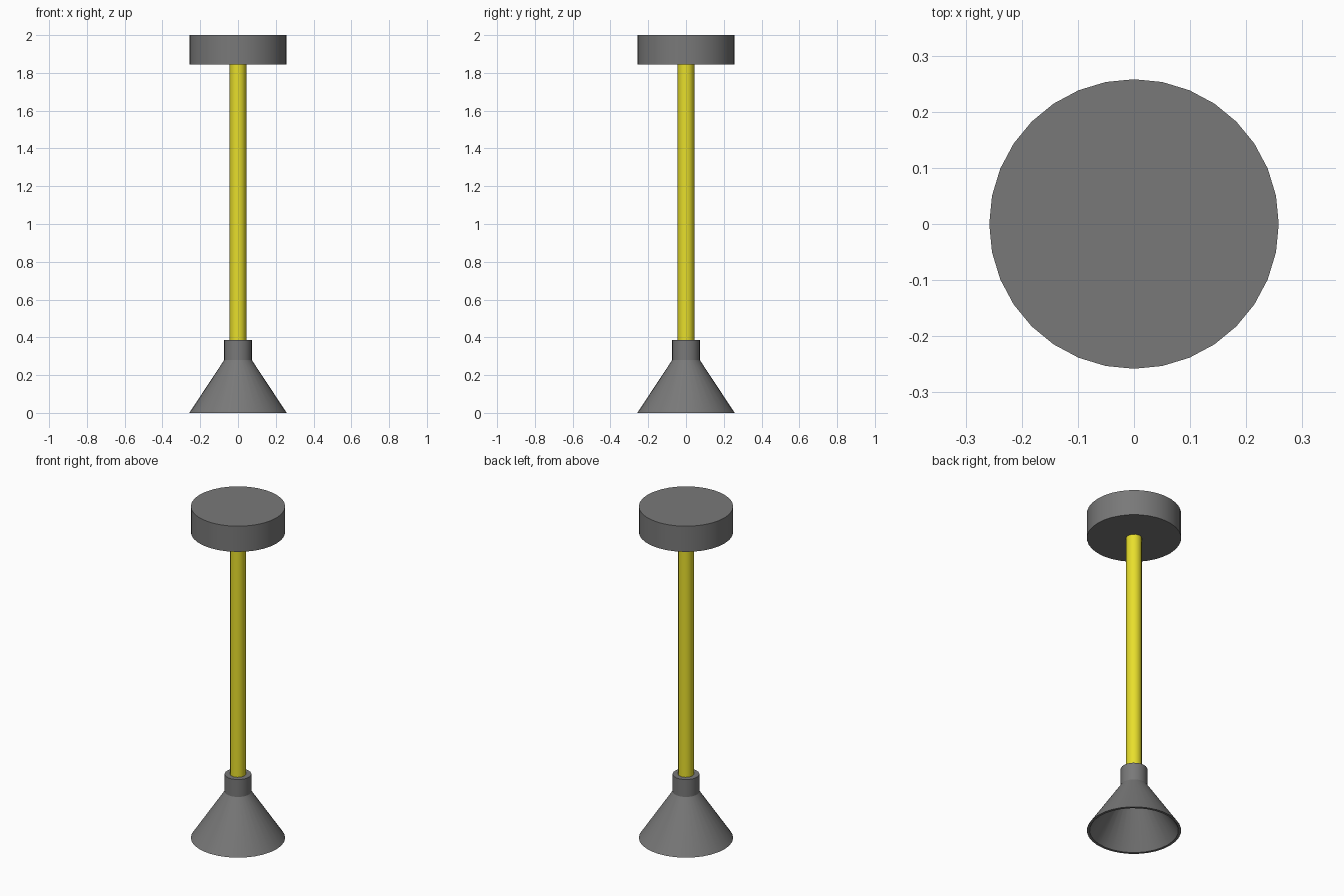
import bpy, bmesh
from math import cos, sin, pi, radians

if "Cube" in bpy.data.objects:
    bpy.data.objects.remove(bpy.data.objects["Cube"])


def material(name, color):
    mat = bpy.data.materials.new(name)
    mat.diffuse_color = (*color, 1)
    mat.use_nodes = True
    mat.node_tree.nodes["Principled BSDF"].inputs["Base Color"].default_value = mat.diffuse_color
    return mat


def lathe(name, profile, sides, mat):
    """Revolve (radius, z) points round the z axis; radius 0 makes a pole."""
    bm = bmesh.new()
    rings = []
    for r, z in profile:
        if r == 0:
            rings.append([bm.verts.new((0, 0, z))] * sides)
        else:
            rings.append([bm.verts.new((r * cos(2 * pi * i / sides),
                                        r * sin(2 * pi * i / sides), z))
                          for i in range(sides)])
    for a, b in zip(rings, rings[1:]):
        for i in range(sides):
            j = (i + 1) % sides
            bm.faces.new(dict.fromkeys((a[i], a[j], b[j], b[i])))
    bmesh.ops.recalc_face_normals(bm, faces=bm.faces)
    mesh = bpy.data.meshes.new(name)
    bm.to_mesh(mesh)
    bm.free()
    mesh.materials.append(mat)
    obj = bpy.data.objects.new(name, mesh)
    bpy.context.collection.objects.link(obj)
    bpy.ops.object.select_all(action='DESELECT')
    obj.select_set(True)
    bpy.context.view_layer.objects.active = obj
    bpy.ops.object.shade_smooth_by_angle(angle=radians(32))
    return obj


grey = material("dark_grey", (0.19, 0.19, 0.19))
yellow = material("yellow", (0.8, 0.73, 0.025))

# Ceiling canopy
lathe("ceiling_canopy", [(0, 1.845), (0.258, 1.845), (0.258, 2), (0, 2)], 32, grey)

# Hanging stem
lathe("hanging_stem", [(0, 0.375), (0.044, 0.375), (0.044, 1.86), (0, 1.86)], 12, yellow)

# Hollow conical shade: outer skin with neck, rim, then inner skin
lathe("lamp_shade", [(0, 0.385), (0.073, 0.385), (0.073, 0.28), (0.258, 0),
                     (0.243, 0), (0.06, 0.277), (0.06, 0.372), (0, 0.372)], 32, grey)
